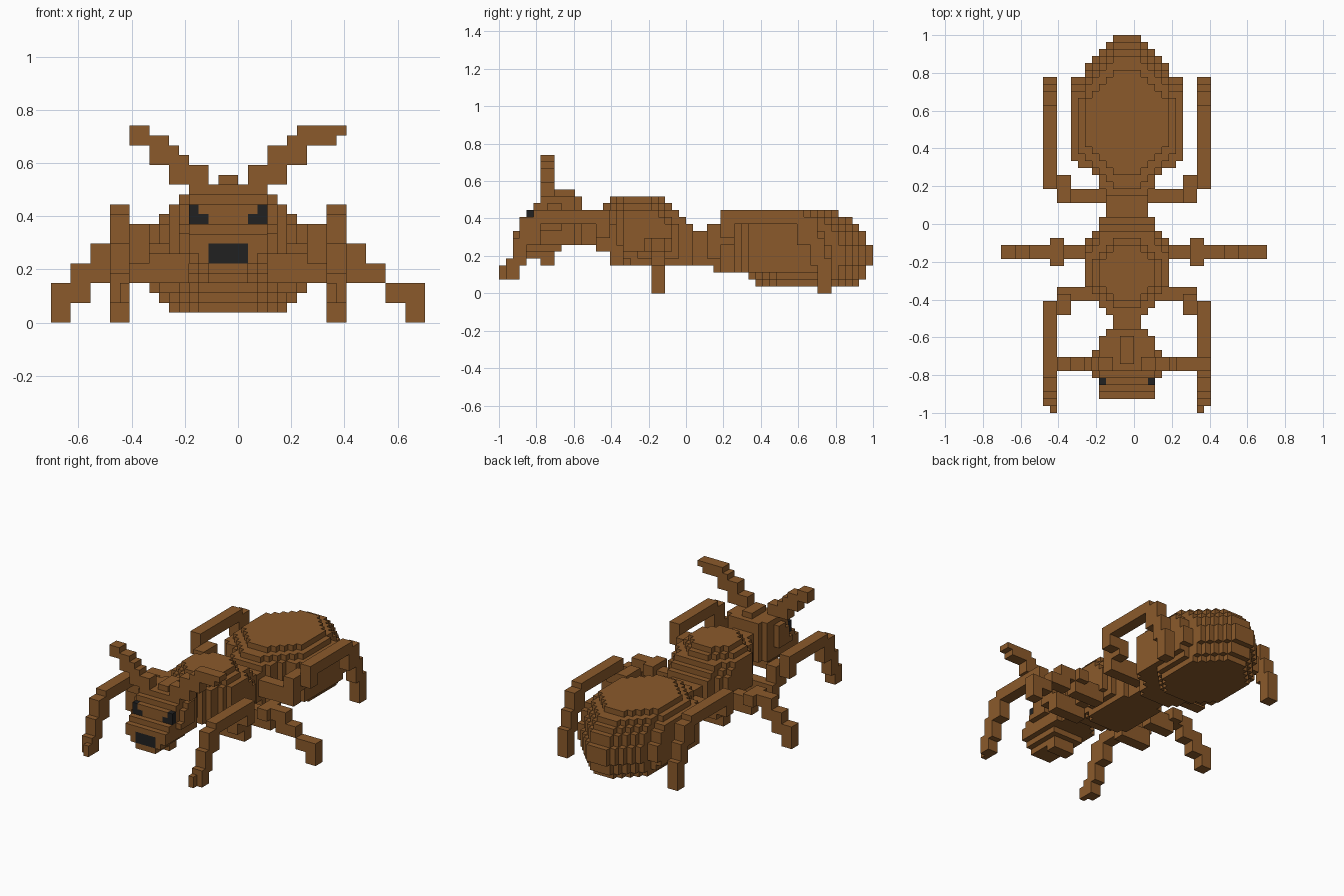
import bpy, bmesh

old = bpy.data.objects.get("Cube")
if old:
    bpy.data.objects.remove(old, do_unlink=True)

V = 2 / 54      # edge length of one block
CX = -1         # body centre line, in blocks


def material(name, rgb):
    m = bpy.data.materials.new(name)
    m.use_nodes = True
    m.diffuse_color = (*rgb, 1)
    bsdf = next(n for n in m.node_tree.nodes if n.type == 'BSDF_PRINCIPLED')
    bsdf.inputs["Base Color"].default_value = (*rgb, 1)
    bsdf.inputs["Roughness"].default_value = 0.9
    return m


BROWN = material("brown", (0.258, 0.102, 0.024))
BLACK = material("black", (0.015, 0.015, 0.015))


def box(x, y, z):
    """Cells of a block-aligned box."""
    return {(i, j, k) for i in range(*x) for j in range(*y) for k in range(*z)}


def boxes(*specs):
    return set().union(*(box(*s) for s in specs))


def layers(specs, front, back):
    """Stacked slices: (z range, y range, half width), narrowed toward both ends."""
    cells = set()
    for z, (a, b), m in specs:
        for y in range(a, b):
            i, j = y - a, b - 1 - y
            w = min(m, front[i] if i < len(front) else m, back[j] if j < len(back) else m)
            cells |= box((CX - w, CX + w), (y, y + 1), z)
    return cells


def mirrored(cells):
    """Reflect cells across the body centre line."""
    return {(2 * CX - 1 - x, y, z) for x, y, z in cells}


# The four corners of each exposed side of a block
SIDES = {
    (1, 0, 0): ((1, 0, 0), (1, 1, 0), (1, 1, 1), (1, 0, 1)),
    (-1, 0, 0): ((0, 0, 0), (0, 0, 1), (0, 1, 1), (0, 1, 0)),
    (0, 1, 0): ((0, 1, 0), (0, 1, 1), (1, 1, 1), (1, 1, 0)),
    (0, -1, 0): ((0, 0, 0), (1, 0, 0), (1, 0, 1), (0, 0, 1)),
    (0, 0, 1): ((0, 0, 1), (1, 0, 1), (1, 1, 1), (0, 1, 1)),
    (0, 0, -1): ((0, 0, 0), (0, 1, 0), (1, 1, 0), (1, 0, 0)),
}


def build(name, cells, dark=lambda c: False):
    bm = bmesh.new()
    verts = {}
    for c in sorted(cells):
        for d, corners in SIDES.items():
            if tuple(p + q for p, q in zip(c, d)) in cells:
                continue
            ring = []
            for o in corners:
                key = tuple(p + q for p, q in zip(c, o))
                if key not in verts:
                    verts[key] = bm.verts.new([k * V for k in key])
                ring.append(verts[key])
            bm.faces.new(ring).material_index = int(dark(c))
    me = bpy.data.meshes.new(name)
    bm.to_mesh(me)
    bm.free()
    me.materials.append(BROWN)
    me.materials.append(BLACK)
    ob = bpy.data.objects.new(name, me)
    bpy.context.collection.objects.link(ob)


# Abdomen: lower slices reach further forward, upper ones shrink inward
ROUND = [2, 3, 4, 5, 6, 6, 8]
build("abdomen", layers([
    ((1, 2), (10, 25), 6), ((2, 3), (9, 26), 7)], [3, 4, 5, 6, 7], ROUND)
    | layers([((3, 4), (4, 26), 8), ((4, 7), (4, 27), 8), ((7, 9), (4, 26), 8),
              ((9, 10), (4, 25), 8)], [3, 4, 4, 5, 7], ROUND)
    | layers([((10, 11), (5, 24), 7), ((11, 12), (7, 22), 6)], [2, 3, 4, 5, 6], ROUND))

# Waist
build("waist", box((CX - 3, CX + 3), (0, 7), (4, 9)))

# Thorax
build("thorax", layers([
    ((4, 5), (-9, 1), 4), ((5, 6), (-10, 1), 5), ((6, 10), (-13, 1), 6),
    ((10, 11), (-13, 0), 6), ((11, 12), (-13, -1), 6)], [3, 4, 4, 5], [4, 4, 5])
    | layers([((12, 13), (-12, -2), 5), ((13, 14), (-11, -3), 4)], [2, 3, 4], [2, 3, 4]))

# Neck
build("neck", box((CX - 2, CX + 2), (-16, -11), (7, 12)))

# Head with eyes and mouth picked out by position
EYES = {(-5, 11), (-5, 10), (-4, 10)}
EYES |= {(2 * CX - 1 - x, z) for x, z in EYES}


def face_mark(c):
    x, y, z = c
    mouth = y == -25 and -3 <= x < 1 and z in (6, 7)
    return mouth or (y == -23 and (x, z) in EYES)


head = layers([
    ((5, 6), (-25, -19), 2), ((6, 7), (-25, -18), 3), ((7, 9), (-25, -15), 4),
    ((9, 10), (-24, -15), 5), ((10, 12), (-23, -15), 5), ((12, 13), (-22, -15), 5),
    ((13, 14), (-21, -15), 4)], [4, 4], [3, 4, 4])
head |= boxes(((CX - 1, CX + 1), (-20, -16), (14, 15)),
              ((CX - 2, CX + 2), (-21, -19), (4, 5)))
build("head", head, face_mark)

# Antennae
A = (-21, -19)
build("left_antenna", boxes(((1, 3), A, (13, 16)), ((3, 5), A, (14, 16)),
                            ((3, 7), A, (16, 18)), ((5, 10), A, (18, 19)),
                            ((6, 11), A, (19, 20))))
build("right_antenna", boxes(((-5, -3), A, (13, 16)), ((-7, -4), A, (14, 16)),
                             ((-8, -5), A, (16, 17)), ((-9, -6), A, (16, 18)),
                             ((-9, -7), A, (18, 19)), ((-11, -9), A, (18, 20))))

# Front legs: arch forward and step down to a narrow toe
front_leg = boxes(((3, 9), (-11, -9), (4, 7)), ((7, 9), (-13, -10), (6, 10)),
                  ((9, 11), (-13, -11), (8, 12)), ((9, 11), (-22, -11), (10, 12)),
                  ((9, 11), (-24, -21), (7, 11)), ((9, 11), (-25, -23), (4, 8)),
                  ((9, 11), (-26, -24), (2, 5)), ((9, 10), (-27, -25), (2, 4)))

# Back legs: arch backward beside the abdomen
back_leg = boxes(((1, 9), (3, 5), (5, 8)), ((7, 9), (3, 7), (7, 10)),
                 ((9, 11), (5, 7), (8, 12)), ((9, 11), (5, 17), (10, 12)),
                 ((9, 11), (16, 19), (7, 11)), ((9, 11), (18, 20), (4, 8)),
                 ((9, 11), (19, 21), (0, 5)))

for name, leg in (("front_leg", front_leg), ("back_leg", back_leg)):
    build("left_" + name, leg)
    build("right_" + name, mirrored(leg))

# Middle legs: step straight out to the sides
M = (-5, -3)
build("left_middle_leg", boxes(((4, 10), M, (4, 7)), ((8, 10), (-6, -2), (6, 8)),
                               ((9, 13), M, (6, 8)), ((11, 15), M, (4, 6)),
                               ((15, 19), M, (2, 4)), ((17, 19), M, (0, 2))))
build("right_middle_leg", boxes(((-11, -6), M, (4, 7)), ((-12, -10), (-6, -2), (6, 8)),
                                ((-15, -10), M, (6, 8)), ((-17, -13), M, (4, 6)),
                                ((-19, -15), M, (2, 4)), ((-19, -17), M, (0, 2))))
